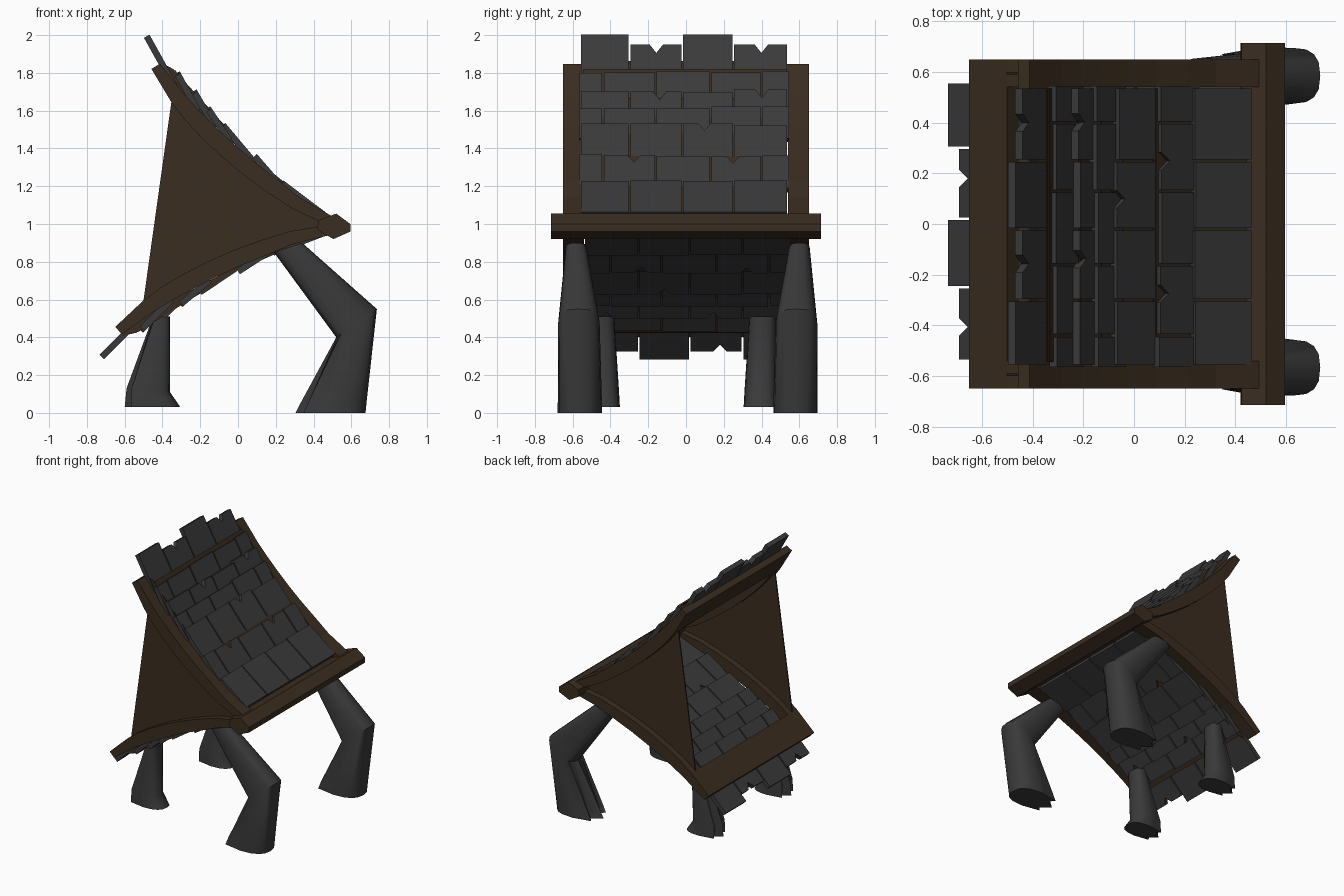
import bpy, bmesh, math, random
from mathutils import Vector

if "Cube" in bpy.data.objects:
    bpy.data.objects.remove(bpy.data.objects["Cube"])

random.seed(4)
RIDGE = Vector((0.5, 0, 0.99))
U, V = Vector((-0.990, 0, 0.139)), Vector((0.139, 0, 0.990))


def material(name, c):
    m = bpy.data.materials.new(name)
    m.diffuse_color = (*c, 1)
    m.use_nodes = True
    m.node_tree.nodes["Principled BSDF"].inputs["Base Color"].default_value = m.diffuse_color
    return m


WOOD = material("wood", (0.043, 0.026, 0.014))
SLATE = material("slate", (0.042, 0.042, 0.043))


def world(u, y, v, s=1):
    """Roof coordinates: u away from the ridge, v off the axis; s=-1 turns to the lower slope."""
    return RIDGE + U * u + V * (v * s) + Vector((0, y * s, 0))


def prism(bm, a, b):
    """Solid between two matching outlines."""
    va, vb = [bm.verts.new(p) for p in a], [bm.verts.new(p) for p in b]
    n = len(a)
    bm.faces.new(va)
    bm.faces.new(vb[::-1])
    for i in range(n):
        bm.faces.new((va[i], vb[i], vb[(i + 1) % n], va[(i + 1) % n]))


def finish(bm, name, mat, smooth=False):
    bmesh.ops.recalc_face_normals(bm, faces=bm.faces)
    me = bpy.data.meshes.new(name)
    bm.to_mesh(me)
    bm.free()
    ob = bpy.data.objects.new(name, me)
    bpy.context.collection.objects.link(ob)
    me.materials.append(mat)
    if smooth:
        bpy.ops.object.select_all(action='DESELECT')
        ob.select_set(True)
        bpy.context.view_layer.objects.active = ob
        bpy.ops.object.shade_smooth_by_angle(angle=math.radians(35))
    return ob


# curved underside of one roof slope, and the outer curve raised by the board thickness
INNER = [(.03, 0), (.22, .06), (.36, .125), (.5, .20), (.63, .28),
         (.75, .365), (.85, .445), (.936, .53), (1.065, .69)]
DEPTH = [.055, .07, .085, .09, .093, .093, .09, .08, .053]


def offset(pts, depth):
    out = []
    for i, (u, v) in enumerate(pts):
        a, b = pts[max(i - 1, 0)], pts[min(i + 1, len(pts) - 1)]
        t = Vector((b[0] - a[0], b[1] - a[1])).normalized()
        out.append((u - t.y * depth[i], v + t.x * depth[i]))
    return out


OUTER = offset(INNER, DEPTH)


def board(bm, i0, y0, y1, s):
    loop = INNER[i0:] + OUTER[i0:][::-1]
    prism(bm, [world(u, y0, v, s) for u, v in loop], [world(u, y1, v, s) for u, v in loop])


# tile rows: tail u, tail v, pitch in degrees, length
ROWS = [(.292, .203, 29, .28), (.45, .322, 41, .24), (.639, .462, 42, .26), (.731, .54, 48, .21),
        (.814, .617, 52, .21), (.916, .70, 53, .23), (1.10, .868, 53, .30)]
BREAKS = ([-.56, -.30, -.02, .25, .54], [-.57, -.44, -.16, .13, .40, .55])
NOTCHED = {(1, 3), (2, 2), (4, 1), (4, 3), (6, 1), (6, 3), (1, 1)}
THICK = 0.034


def row_point(row, t, d):
    u, v, deg, _ = row
    a = math.radians(deg)
    return (u + t * math.cos(a) + d * math.sin(a), v + t * math.sin(a) - d * math.cos(a))


def add_tiles(bm, s):
    for r, row in enumerate(ROWS):
        br = BREAKS[r % 2]
        for k in range(len(br) - 1):
            y0, y1 = br[k] + .005, br[k + 1] - .005
            tail = -random.uniform(0, .02)
            if r == 6:
                tail = -.06 if k % 2 else 0
            out = [(-row[3], y0), (-row[3], y1), (tail, y1)]
            if (r, k) in NOTCHED:
                m = (y0 + y1) / 2 + random.uniform(-.03, .03)
                out += [(tail, m + .035), (tail - .05, m), (tail, m - .035)]
            out.append((tail, y0))
            loops = []
            for d in (0, THICK):
                pts = [(row_point(row, t, d), y) for t, y in out]
                loops.append([world(p[0], y, p[1], s) for p, y in pts])
            prism(bm, *loops)


def deck_line(d):
    """Line that stays inside the tiles: head of each row up to where the next row starts."""
    line = []
    for row, nxt in zip(ROWS, ROWS[1:] + [None]):
        line.append(row_point(row, -row[3] + .01, d))
        if nxt:
            head = row_point(nxt, -nxt[3], d)[0]
            line.append(row_point(row, (head - .008 - row[0]) / math.cos(math.radians(row[2])), d))
        else:
            line.append(row_point(row, -.15, d))
    return line


for s, side in ((1, "upper"), (-1, "lower")):
    # timber frame: two side boards and the eave board
    bm = bmesh.new()
    board(bm, 0, -.65, -.54, s)
    board(bm, 0, .54, .65, s)
    board(bm, 7, -.54, .54, s)
    finish(bm, side + "_roof_frame", WOOD)

    # thin deck hidden inside the tiles, closing the gaps
    bm = bmesh.new()
    loop = deck_line(THICK * .5) + deck_line(THICK * .7)[::-1]
    prism(bm, [world(u, -.545, v, s) for u, v in loop], [world(u, .535, v, s) for u, v in loop])
    finish(bm, side + "_roof_deck", WOOD)

    # tiles
    bm = bmesh.new()
    add_tiles(bm, s)
    finish(bm, side + "_roof_tiles", SLATE)

# ridge beam
bm = bmesh.new()
prof = [(.42, .97), (.425, 1.02), (.52, 1.055), (.595, 1.0), (.595, .96), (.505, .92)]
prism(bm, [(x, -.715, z) for x, z in prof], [(x, .715, z) for x, z in prof])
finish(bm, "ridge_beam", WOOD)

# gable walls
up = [(u, v + .012) for u, v in INNER[:8]]
outline = up + [(u, -v) for u, v in up[::-1]]
for s, side in ((-1, "front"), (1, "back")):
    bm = bmesh.new()
    prism(bm, [world(u, .59 * s, v) for u, v in outline], [world(u, .60 * s, v) for u, v in outline])
    finish(bm, side + "_gable", WOOD)


def boxy(t):
    return math.copysign(abs(t) ** .75, t)


def leg(name, rings, s, dy, n=16):
    """Loft of boxy ellipses; ring = toe side (x,z), heel side (x,z), centre y, half width, toe notch."""
    bm = bmesh.new()
    loops = []
    for (xa, za), (xb, zb), yc, h, toe in rings:
        loop = []
        for i in range(n):
            a = 2 * math.pi * i / n
            c = boxy(round(math.cos(a), 6))
            x, z = (xa + xb) / 2 - c * (xb - xa) / 2, (za + zb) / 2 - c * (zb - za) / 2
            if c > .3 and i % 2:
                x += toe
            y = yc + dy + h * boxy(round(math.sin(a), 6))
            loop.append(bm.verts.new((x, s * y, z)))
        loops.append(loop)
    for a, b in zip(loops, loops[1:]):
        for i in range(n):
            j = (i + 1) % n
            bm.faces.new((a[i], a[j], b[j], b[i]))
    bm.faces.new(loops[0])
    bm.faces.new(loops[-1][::-1])
    finish(bm, name, SLATE, True)


# bent hind legs and short fore legs, toes towards -x
HIND = [((.19, .85), (.34, .90), .59, .055, 0), ((.52, .40), (.735, .55), .575, .11, 0),
        ((.33, .05), (.68, .05), .57, .117, .05), ((.305, 0), (.675, 0), .57, .117, .06)]
FORE = [((-.45, .51), (-.36, .51), .42, .07, 0), ((-.59, .13), (-.36, .11), .41, .085, .03),
        ((-.60, .03), (-.305, .03), .41, .09, .05)]
for s, side, hy, fy in ((-1, "front", -.008, .03), (1, "back", .01, -.015)):
    leg(side + "_hind_leg", HIND, s, hy)
    leg(side + "_fore_leg", FORE, s, fy)
